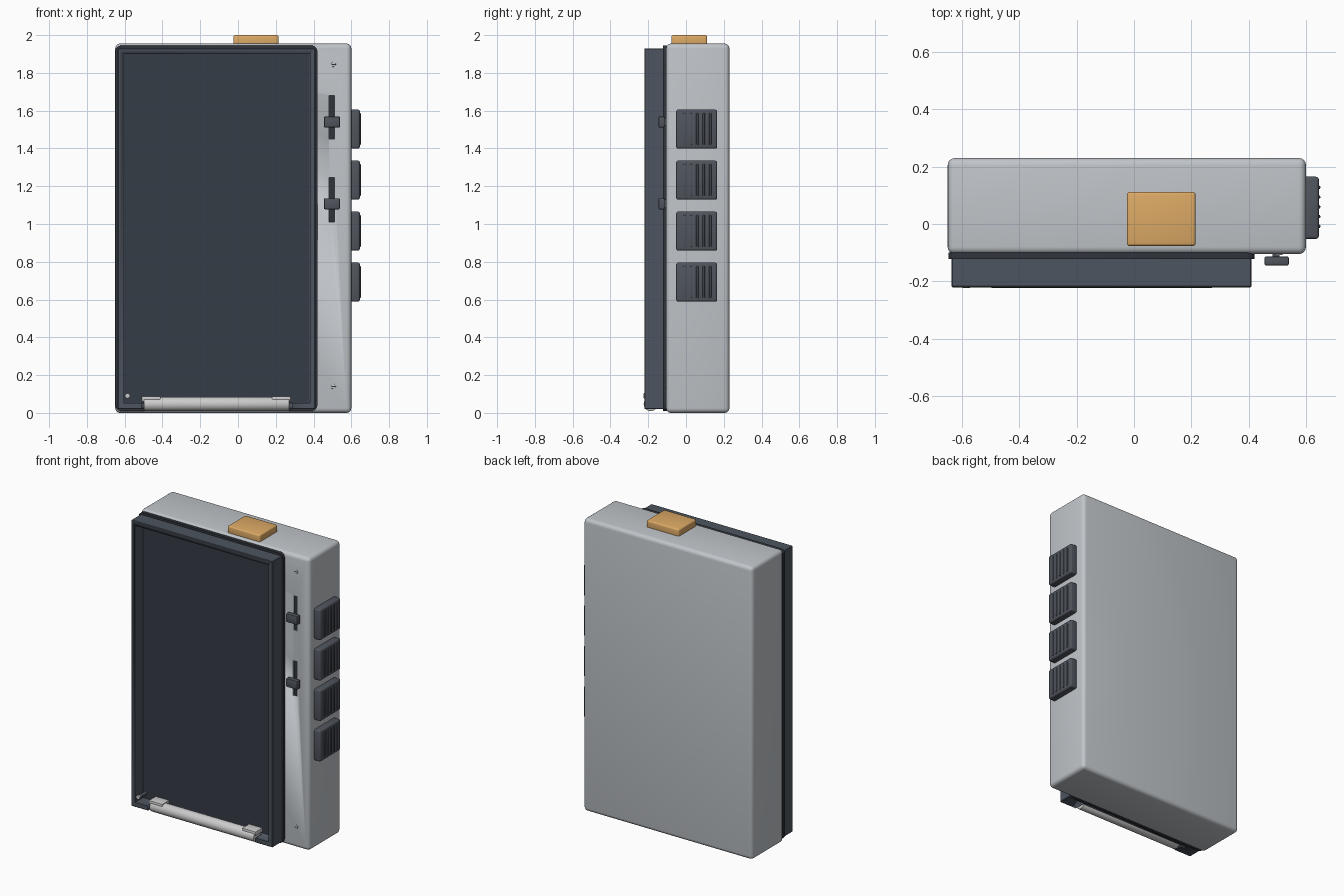
import bpy, bmesh, math
from mathutils import Matrix, Vector

if "Cube" in bpy.data.objects:
    bpy.data.objects.remove(bpy.data.objects["Cube"])


def mat(name, rgb):
    m = bpy.data.materials.new(name)
    m.diffuse_color = (*rgb, 1)
    m.use_nodes = True
    m.node_tree.nodes["Principled BSDF"].inputs["Base Color"].default_value = m.diffuse_color
    return m


SHELL = mat("shell_grey", (0.53, 0.56, 0.59))
SLATE = mat("slate", (0.075, 0.09, 0.115))
SEAL = mat("seal_dark", (0.03, 0.035, 0.045))
GLASS = mat("screen_dark", (0.035, 0.045, 0.06))
KEYS = mat("key_grey", (0.08, 0.09, 0.11))
ORANGE = mat("orange", (0.72, 0.40, 0.13))
WHITE = mat("off_white", (0.8, 0.8, 0.8))
RIDGE = mat("ridge_grey", (0.25, 0.27, 0.3))


def finish(name, bm, material):
    me = bpy.data.meshes.new(name)
    bm.to_mesh(me)
    bm.free()
    ob = bpy.data.objects.new(name, me)
    bpy.context.collection.objects.link(ob)
    if material:
        me.materials.append(material)
    activate(ob)
    bpy.ops.object.shade_smooth_by_angle(angle=math.radians(35))
    return ob


def activate(ob):
    bpy.ops.object.select_all(action='DESELECT')
    ob.select_set(True)
    bpy.context.view_layer.objects.active = ob


def box(name, x, y, z, material=None, bevel=0, segs=3, along=None):
    """Box from (min, max) ranges; along limits the bevel to edges on one axis."""
    bm = bmesh.new()
    bmesh.ops.create_cube(bm, size=1)
    for v in bm.verts:
        v.co = Vector([(r[0] + r[1]) / 2 + c * (r[1] - r[0]) for r, c in zip((x, y, z), v.co)])
    if bevel:
        edges = [e for e in bm.edges if along is None
                 or abs((e.verts[0].co - e.verts[1].co).normalized()[along]) > 0.9]
        bmesh.ops.bevel(bm, geom=edges, offset=bevel, segments=segs, profile=0.5, affect='EDGES')
    return finish(name, bm, material)


def cylinder(name, loc, r, length, axis, material, bevel=0, sides=24):
    bm = bmesh.new()
    bmesh.ops.create_cone(bm, cap_ends=True, segments=sides, radius1=r, radius2=r, depth=length)
    if bevel:
        rims = [e for e in bm.edges if abs(e.verts[0].co.z - e.verts[1].co.z) < 1e-5]
        bmesh.ops.bevel(bm, geom=rims, offset=bevel, segments=2, profile=0.5, affect='EDGES')
    rot = Matrix.Rotation(math.pi / 2, 4, 'Y' if axis == 'x' else 'X')
    bmesh.ops.transform(bm, matrix=Matrix.Translation(loc) @ rot, verts=bm.verts)
    return finish(name, bm, material)


def cut(target, *ranges):
    tool = box("cutter", *ranges)
    tool.hide_render = True
    mod = target.modifiers.new("cut", 'BOOLEAN')
    mod.object, mod.operation, mod.solver = tool, 'DIFFERENCE', 'EXACT'
    activate(target)
    bpy.ops.object.modifier_move_to_index(modifier="cut", index=0)
    bpy.ops.object.modifier_apply(modifier="cut")
    bpy.data.objects.remove(tool)


# Main case
case = box("case", (-0.65, 0.60), (-0.105, 0.23), (0.0, 1.955), SHELL, 0.025, 4)

# Front seal, hollow screen frame and recessed screen
box("seal", (-0.648, 0.42), (-0.122, -0.10), (0.01, 1.945), SEAL, 0.03, 4, along=1)
frame = box("screen_frame", (-0.637, 0.41), (-0.221, -0.118), (0.02, 1.93), SLATE, 0.004, 1)
cut(frame, (-0.605, 0.38), (-0.30, -0.135), (0.052, 1.90))
cut(frame, (-0.512, 0.285), (-0.30, -0.148), (-0.10, 0.06))
box("screen", (-0.604, 0.379), (-0.14, -0.13), (0.053, 1.899), GLASS)

# Bottom hinge bar with its two clips
cylinder("hinge_bar", (-0.113, -0.187, 0.047), 0.037, 0.77, 'x', WHITE, 0.003, 32)
for side, x0 in (("left", -0.51), ("right", 0.18)):
    box("hinge_clip_" + side, (x0, x0 + 0.1), (-0.214, -0.14), (0.06, 0.088), WHITE, 0.004, 2)

# Indicator pin in the frame corner
cylinder("indicator_post", (-0.585, -0.175, 0.09), 0.011, 0.08, 'y', SLATE)
cylinder("indicator", (-0.585, -0.218, 0.09), 0.014, 0.012, 'y', WHITE, 0.003)

# Sliders: recessed slot, stem and knob
for i, (z0, z1, zk) in enumerate(((1.45, 1.68, 1.54), (1.01, 1.245, 1.107)), 1):
    cut(case, (0.481, 0.511), (-0.15, -0.093), (z0, z1))
    box(f"slider_slot_{i}", (0.480, 0.512), (-0.097, -0.09), (z0 - 0.001, z1 + 0.001), SEAL)
    box(f"slider_stem_{i}", (0.484, 0.508), (-0.118, -0.095), (zk - 0.022, zk + 0.022), KEYS)
    box(f"slider_knob_{i}", (0.455, 0.54), (-0.145, -0.113), (zk - 0.029, zk + 0.029), KEYS, 0.006, 2)

# Slotted screws on the front strip
for i, z in enumerate((0.14, 1.845), 1):
    cylinder(f"screw_{i}", (0.505, -0.105, z), 0.013, 0.006, 'y', SHELL, 0.0015)
    box(f"screw_slot_{i}", (0.495, 0.515), (-0.1085, -0.106), (z - 0.002, z + 0.002), SEAL)

# Ribbed side keys
for i in range(4):
    z = 1.5025 - 0.27 * i
    box(f"side_key_{i + 1}", (0.59, 0.645), (-0.052, 0.165), (z - 0.103, z + 0.103), KEYS, 0.01, 3)
    for j in range(5):
        y = -0.008 + 0.034 * j
        box(f"side_key_{i + 1}_ridge_{j + 1}", (0.635, 0.65), (y - 0.006, y + 0.006),
            (z - 0.085, z + 0.085), RIDGE if j < 0 else KEYS, 0.004, 2)

# Orange top button
box("top_button", (-0.025, 0.215), (-0.077, 0.112), (1.94, 2.0), ORANGE, 0.01, 3)
